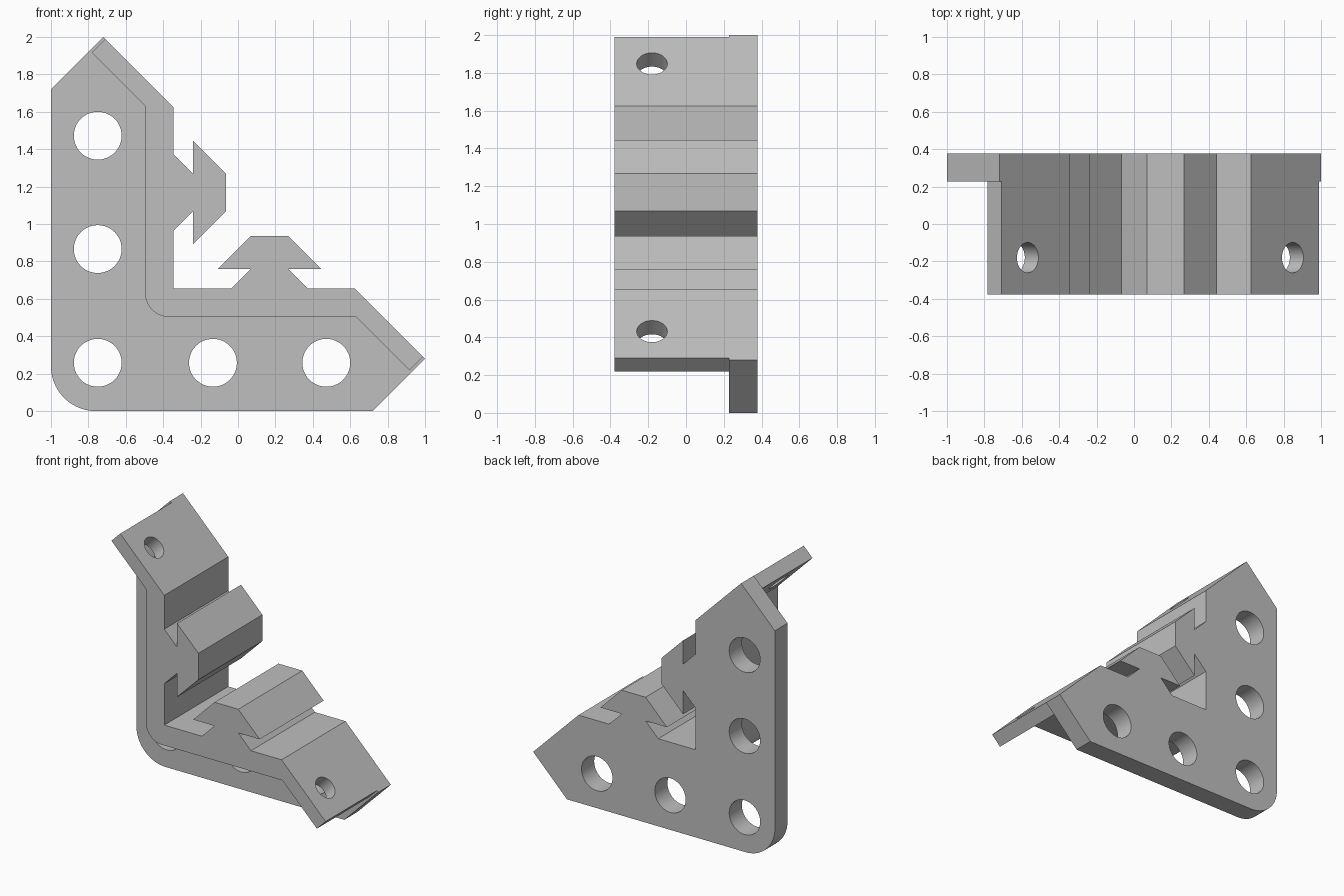
import bpy, bmesh
from math import radians, cos, sin
from mathutils import Matrix, Vector

cube = bpy.data.objects.get("Cube")
if cube:
    bpy.data.objects.remove(cube, do_unlink=True)

HALF_DEPTH = 0.378
PLATE_FRONT = 0.228


def arc(cx, cz, r, start, end, steps=10):
    angles = [radians(start + (end - start) * i / steps) for i in range(steps + 1)]
    return [(cx + r * cos(a), cz + r * sin(a)) for a in angles]


def mirror(p):
    # The two arms mirror each other across the bracket's diagonal
    return (p[1] - 1, p[0] + 1)


def symmetric(half):
    # First and last points lie on the diagonal
    return half + [mirror(p) for p in reversed(half[1:-1])]


def new_object(name, bm):
    bmesh.ops.recalc_face_normals(bm, faces=bm.faces)
    mesh = bpy.data.meshes.new(name)
    bm.to_mesh(mesh)
    bm.free()
    obj = bpy.data.objects.new(name, mesh)
    bpy.context.collection.objects.link(obj)
    return obj


def prism(name, points, y0, y1):
    bm = bmesh.new()
    face = bm.faces.new([bm.verts.new((x, y0, z)) for x, z in points])
    out = bmesh.ops.extrude_face_region(bm, geom=[face])
    verts = [v for v in out["geom"] if isinstance(v, bmesh.types.BMVert)]
    bmesh.ops.translate(bm, verts=verts, vec=(0, y1 - y0, 0))
    return new_object(name, bm)


def rod(name, centre, direction, radius, length):
    bm = bmesh.new()
    turn = Vector(direction).to_track_quat("Z", "Y").to_matrix().to_4x4()
    bmesh.ops.create_cone(bm, cap_ends=True, segments=48, radius1=radius, radius2=radius,
                          depth=length, matrix=Matrix.Translation(centre) @ turn)
    return new_object(name, bm)


def cut(target, cutter):
    mod = target.modifiers.new("cut", "BOOLEAN")
    mod.operation = "DIFFERENCE"
    mod.solver = "EXACT"
    mod.object = cutter
    bpy.context.view_layer.objects.active = target
    bpy.ops.object.modifier_apply(modifier=mod.name)
    bpy.data.objects.remove(cutter, do_unlink=True)


# Full bracket outline with the two arrow-shaped slot keys
arm = [(-0.345, 0.655), (-0.345, 0.965), (-0.24, 1.07), (-0.24, 0.893), (-0.063, 1.07),
       (-0.063, 1.267), (-0.24, 1.444), (-0.24, 1.267), (-0.345, 1.372), (-0.345, 1.625),
       (-0.72, 2.0), (-1, 1.72)]
bracket = prism("corner_bracket", symmetric(arm + arc(-0.76, 0.24, 0.24, 180, 225)),
                -HALF_DEPTH, HALF_DEPTH)

# Front pocket, leaving the back plate and the bent inner wall
pocket = arc(-0.367, 0.633, 0.13, 225, 180) + [
    (-0.497, 1.632), (-0.782, 1.917), (-0.6, 2.099), (-0.6, 2.3), (-1.3, 2.3), (-1.3, -0.3)]
cut(bracket, prism("pocket_cutter", symmetric(pocket), -1, PLATE_FRONT))

# Bolt holes through the back plate
for x, z in [(-0.75, 1.472), (-0.75, 0.866), (-0.75, 0.25), mirror((-0.75, 0.866)),
             mirror((-0.75, 1.472))]:
    cut(bracket, rod("bolt_cutter", (x, 0.3, z + (0.008 if z < 0.5 else 0)), (0, 1, 0), 0.128, 0.4))

# Angled screw holes through the sloped arm ends
for x, z in [(-0.57, 1.847), mirror((-0.57, 1.847))]:
    cut(bracket, rod("screw_cutter", (x, -0.18, z), (1, 0, 1), 0.081, 0.5))

# Single grey finish
grey = bpy.data.materials.new("plain_grey")
grey.use_nodes = True
colour = (0.52, 0.52, 0.52, 1)
grey.diffuse_color = colour
grey.node_tree.nodes["Principled BSDF"].inputs["Base Color"].default_value = colour
bracket.data.materials.clear()
bracket.data.materials.append(grey)

bpy.ops.object.select_all(action="DESELECT")
bracket.select_set(True)
bpy.context.view_layer.objects.active = bracket
bpy.ops.object.shade_smooth_by_angle(angle=radians(30))
